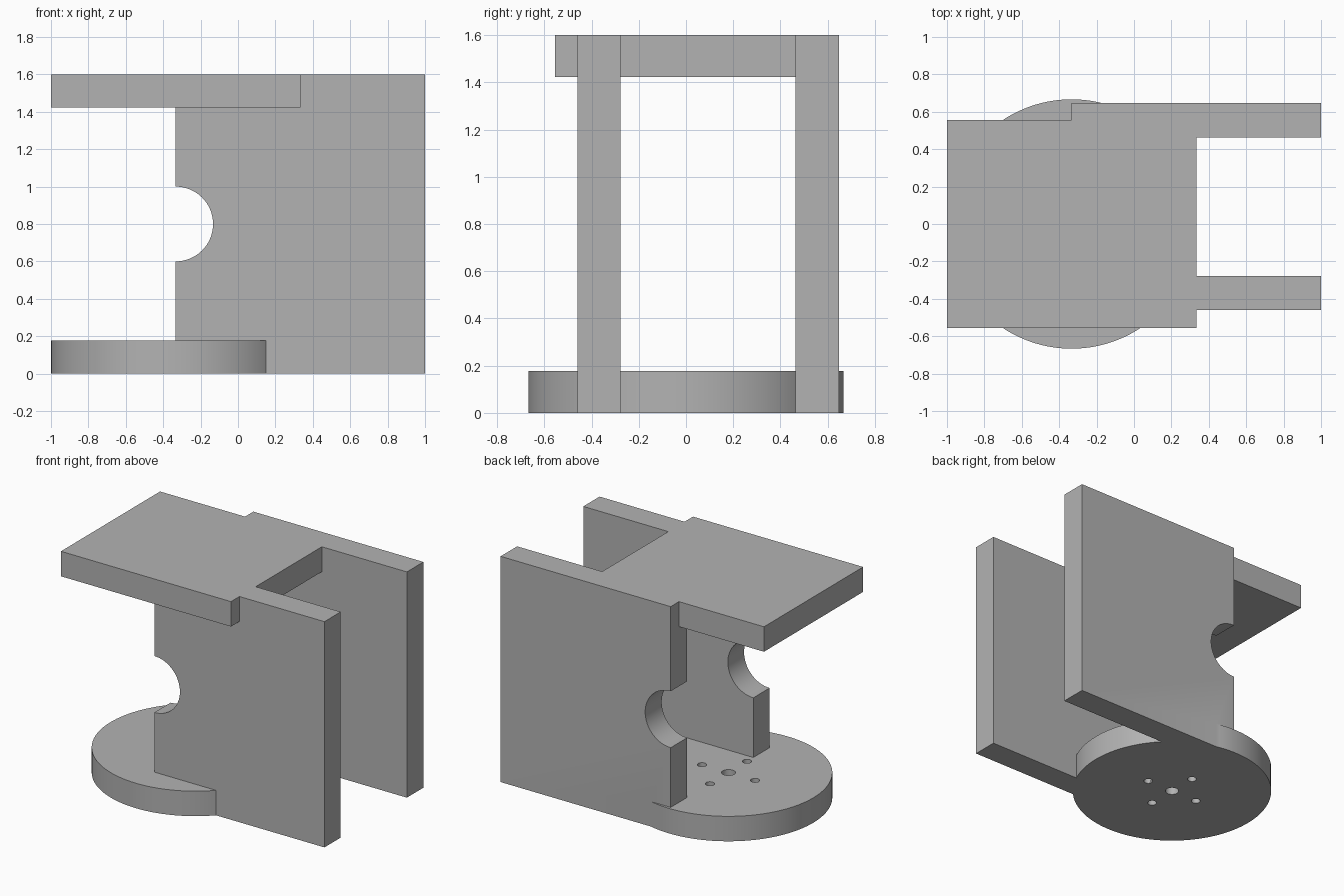
import bpy, bmesh
from math import sin, cos, pi, radians

cube = bpy.data.objects.get("Cube")
if cube:
    bpy.data.objects.remove(cube, do_unlink=True)

grey = bpy.data.materials.new("plain grey")
grey.use_nodes = True
colour = (0.45, 0.45, 0.45, 1)
grey.diffuse_color = colour
grey.node_tree.nodes["Principled BSDF"].inputs["Base Color"].default_value = colour

HEIGHT = 1.6
THICK = 0.177
AXIS_X = -1 / 3      # disc centre and rear edge of the side walls


def prism(name, points, offset):
    """Closed solid swept from a flat outline of 3D points along offset."""
    bm = bmesh.new()
    face = bm.faces.new([bm.verts.new(p) for p in points])
    swept = bmesh.ops.extrude_face_region(bm, geom=[face])["geom"]
    bmesh.ops.translate(bm, vec=offset,
                        verts=[v for v in swept if isinstance(v, bmesh.types.BMVert)])
    bmesh.ops.recalc_face_normals(bm, faces=bm.faces)
    mesh = bpy.data.meshes.new(name)
    bm.to_mesh(mesh)
    bm.free()
    mesh.materials.append(grey)
    obj = bpy.data.objects.new(name, mesh)
    bpy.context.collection.objects.link(obj)
    return obj


def cylinder(name, x, y, radius, z0, z1, sides):
    ring = [(x + radius * cos(2 * pi * i / sides),
             y + radius * sin(2 * pi * i / sides), z0) for i in range(sides)]
    return prism(name, ring, (0, 0, z1 - z0))


def combine(target, other, operation):
    mod = target.modifiers.new(operation.lower(), "BOOLEAN")
    mod.operation = operation
    mod.solver = "EXACT"
    mod.object = other
    bpy.context.view_layer.objects.active = target
    bpy.ops.object.modifier_apply(modifier=mod.name)
    bpy.data.objects.remove(other, do_unlink=True)


# Round base with a centre hole and four screw holes
bracket = cylinder("bracket", AXIS_X, 0, 2 / 3, 0, THICK, 128)
holes = [(0, 0, 0.045)] + [(0.208 * cos(a), 0.208 * sin(a), 0.03)
                           for a in (0, pi / 2, pi, 3 * pi / 2)]
for dx, dy, r in holes:
    combine(bracket, cylinder("hole_cutter", AXIS_X + dx, dy, r, -0.1, 0.4, 32), "DIFFERENCE")

# Two side walls, each with a half-round notch in the edge
notch = [(AXIS_X + 0.2 * sin(pi * i / 32), 0.8 + 0.2 * cos(pi * i / 32)) for i in range(33)]
outline = [(AXIS_X, 0), (1, 0), (1, HEIGHT), (AXIS_X, HEIGHT)] + notch
for name, y0, y1 in (("front_wall", -0.46, -0.278), ("back_wall", 0.463, 0.648)):
    wall = prism(name, [(x, y0, z) for x, z in outline], (0, y1 - y0, 0))
    combine(bracket, wall, "UNION")

# Top plate joining the walls
corners = [(-1, -0.555), (1 / 3, -0.555), (1 / 3, 0.555), (-1, 0.555)]
plate = prism("top_plate", [(x, y, HEIGHT - THICK) for x, y in corners], (0, 0, THICK))
combine(bracket, plate, "UNION")

# Smooth the round walls, keep the edges crisp
bpy.ops.object.select_all(action="DESELECT")
bracket.select_set(True)
bpy.context.view_layer.objects.active = bracket
bpy.ops.object.shade_smooth_by_angle(angle=radians(30))
